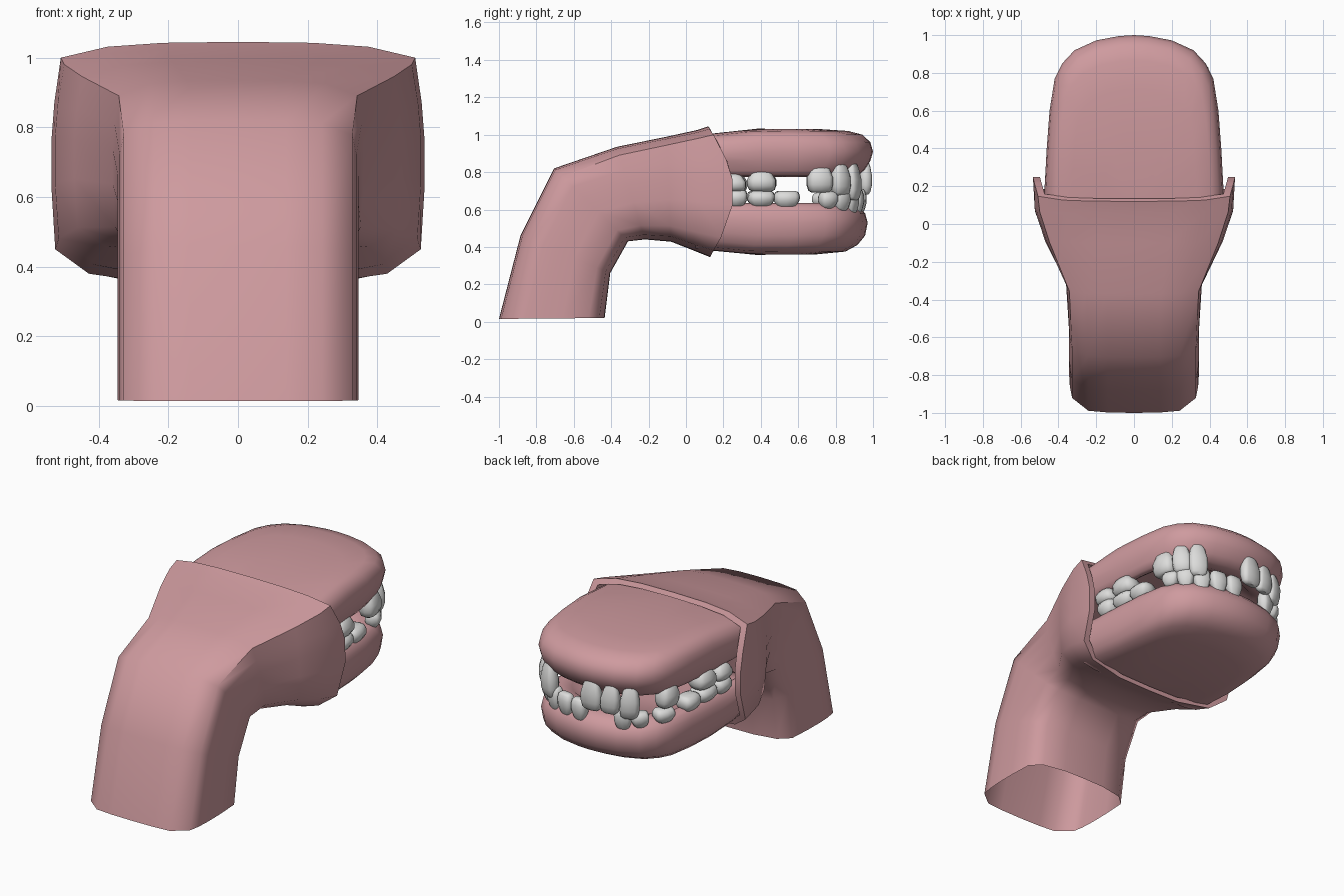
import bpy, bmesh, math, random
from mathutils import Vector, Matrix

random.seed(4)


def material(name, rgb):
    m = bpy.data.materials.new(name)
    m.diffuse_color = (*rgb, 1)
    return m


PINK = material("gum pink", (0.62, 0.325, 0.345))
WHITE = material("tooth white", (0.72, 0.72, 0.71))


def loft(bm, rings, closed, caps=False):
    """Skin a list of point rings."""
    vr = [[bm.verts.new(p) for p in r] for r in rings]
    n = len(vr[0])
    for a, b in zip(vr, vr[1:]):
        for i in range(n if closed else n - 1):
            j = (i + 1) % n
            bm.faces.new((a[i], a[j], b[j], b[i]))
    if caps:
        bm.faces.new(vr[0])
        bm.faces.new(vr[-1])


def finish(bm, name, mat, angle):
    bmesh.ops.remove_doubles(bm, verts=bm.verts, dist=0.0005)
    bmesh.ops.recalc_face_normals(bm, faces=bm.faces)
    me = bpy.data.meshes.new(name)
    bm.to_mesh(me)
    bm.free()
    me.materials.append(mat)
    ob = bpy.data.objects.new(name, me)
    bpy.context.collection.objects.link(ob)
    bpy.ops.object.select_all(action='DESELECT')
    ob.select_set(True)
    bpy.context.view_layer.objects.active = ob
    bpy.ops.object.shade_smooth_by_angle(angle=math.radians(angle))
    return ob


# Throat: bent tube, open at the foot and at the mouth
def tube_ring(outer, inner, hw, corner, bulge=0.0, shrink=1.0):
    half = [(0, 0), (0.4, 0.004), (0.7, 0.02), (0.95, corner), (0.985, 0.25),
            (1, 0.4), (1, 0.6), (0.98, 0.85), (0.8, 0.95), (0.4, 0.995), (0, 1)]
    section = half + [(-u, v) for u, v in reversed(half[1:-1])]
    o, i = Vector((0, *outer)), Vector((0, *inner))
    pts = []
    for u, v in section:
        k = 0.5 + (v - 0.5) * shrink
        p = o.lerp(i, k)
        p.x = u * hw * shrink
        p.y += bulge * math.sin(math.pi * v) * min(1, abs(u) * 1.1)
        pts.append(p)
    return pts


bm = bmesh.new()
loft(bm, [
    tube_ring((-1.0, 0.015), (-0.435, 0.02), 0.345, 0.14),
    tube_ring((-0.885, 0.46), (-0.405, 0.26), 0.345, 0.13),
    tube_ring((-0.705, 0.82), (-0.31, 0.43), 0.345, 0.11),
    tube_ring((-0.37, 0.935), (-0.22, 0.44), 0.36, 0.09),
    tube_ring((-0.1, 0.99), (-0.08, 0.428), 0.47, 0.08, 0.0),
    tube_ring((0.06, 1.025), (0.03, 0.385), 0.525, 0.07, 0.03),
    tube_ring((0.12, 1.045), (0.13, 0.345), 0.535, 0.065, 0.13),
    tube_ring((0.135, 1.045), (0.135, 0.345), 0.535, 0.065, 0.12, 0.93),
    tube_ring((0.0, 1.02), (0.0, 0.38), 0.5, 0.07, 0.08, 0.92),
], True)
finish(bm, "throat", PINK, 55)

# Dental arch in plan, centre front to rear
HALF = [(0, 1.0), (0.08, 0.995), (0.2, 0.972), (0.315, 0.92), (0.38, 0.85),
        (0.42, 0.77), (0.447, 0.6), (0.462, 0.4), (0.473, 0.2), (0.475, 0.05)]
ARCH = [(-x, y) for x, y in reversed(HALF[1:])] + HALF
BACK = 0.05


# Jaws: arch rings swept from the inner roof round the gum edge to the outside
def jaw(name, profile, size, lift):
    bm = bmesh.new()
    rings = []
    for s, z in profile:
        ring = []
        for x, y in ARCH:
            yy = BACK + (y - BACK) * max(s, 0.02) * size
            fall = max(0, 0.38 - yy) / 0.26 * lift if s > 0.985 or z > 0.9 or z < 0.5 else 0
            ring.append((x * s, yy, z + fall))
        rings.append(ring)
    loft(bm, rings, False)
    finish(bm, name, PINK, 60)


jaw("upper_jaw", [(0, 0.9), (0.4, 0.895), (0.7, 0.87), (0.78, 0.80), (0.85, 0.775),
                  (0.91, 0.78), (0.95, 0.81), (0.985, 0.86), (1, 0.91), (0.985, 0.96),
                  (0.94, 1.0), (0.86, 1.02), (0.7, 1.03), (0.35, 1.032), (0, 1.032)],
    1.0, -0.028)
jaw("lower_jaw", [(0, 0.53), (0.4, 0.53), (0.7, 0.55), (0.78, 0.61), (0.85, 0.635),
                  (0.91, 0.63), (0.95, 0.615), (0.985, 0.58), (1, 0.53), (0.985, 0.46),
                  (0.94, 0.41), (0.87, 0.375), (0.7, 0.36), (0.35, 0.357), (0, 0.357)],
    0.97, 0.025)


def arch_point(s, size):
    """Point and outward direction at signed distance s from the front centre."""
    left = abs(s)
    for a, b in zip(HALF, HALF[1:]):
        a, b = Vector(a), Vector(b)
        d = (b - a).length
        if left <= d:
            break
        left -= d
    t = (b - a).normalized()
    p = a + t * left
    n = Vector((-t.y, t.x))
    sg = 1 if s >= 0 else -1
    return Vector((p.x * sg, BACK + (p.y - BACK) * size)), Vector((n.x * sg, n.y))


# Teeth: rounded, tapered blocks
def tooth(bm, s, width, root, tip, depth, size):
    p, n = arch_point(s, size)
    p = p - n * (depth * 0.5 + 0.002)
    side = Vector((-n.y, n.x))
    tilt = random.uniform(-0.07, 0.07)
    rings = []
    for k, w, d in [(0, 0.45, 0.4), (0.15, 0.75, 0.7), (0.45, 1, 1), (0.72, 1, 0.98),
                    (0.92, 0.88, 0.75), (1, 0.62, 0.42)]:
        ring = []
        for i in range(12):
            a = 2 * math.pi * i / 12
            c, q = math.cos(a), math.sin(a)
            u = math.copysign(abs(c) ** 0.65, c) * width * 0.5 * w
            v = math.copysign(abs(q) ** 0.65, q) * depth * 0.5 * d
            h = root + (tip - root) * k
            xy = p + side * (u + tilt * (h - root)) + n * v
            ring.append((xy.x, xy.y, h))
        rings.append(ring)
    loft(bm, rings, True, True)


def tooth_row(name, teeth, size):
    bm = bmesh.new()
    for s, w, root, tip, d in teeth:
        tooth(bm, s, w, root, tip, d, size)
    finish(bm, name, WHITE, 50)


# position along arch, width, root height, tip height, depth
tooth_row("upper_teeth", [
    (0.31, 0.11, 0.85, 0.65, 0.08), (0.42, 0.11, 0.85, 0.675, 0.09),
    (0.56, 0.14, 0.84, 0.69, 0.11), (0.88, 0.155, 0.81, 0.695, 0.13),
    (1.03, 0.13, 0.79, 0.695, 0.12),
    (-0.05, 0.125, 0.86, 0.68, 0.07), (-0.175, 0.11, 0.85, 0.68, 0.07),
    (-0.29, 0.11, 0.85, 0.66, 0.08), (-0.57, 0.13, 0.83, 0.69, 0.11),
    (-0.87, 0.15, 0.81, 0.695, 0.13), (-1.02, 0.13, 0.79, 0.695, 0.12)], 1.0)
tooth_row("lower_teeth", [
    (0.05, 0.095, 0.58, 0.71, 0.07), (0.155, 0.1, 0.58, 0.71, 0.07),
    (0.265, 0.1, 0.57, 0.715, 0.075), (0.375, 0.1, 0.59, 0.71, 0.085),
    (0.48, 0.1, 0.605, 0.695, 0.09), (0.73, 0.14, 0.605, 0.7, 0.12),
    (0.87, 0.145, 0.61, 0.7, 0.13), (1.01, 0.12, 0.61, 0.705, 0.12),
    (-0.235, 0.1, 0.58, 0.71, 0.075), (-0.345, 0.1, 0.6, 0.69, 0.085),
    (-0.5, 0.12, 0.605, 0.69, 0.1), (-0.73, 0.13, 0.605, 0.7, 0.12),
    (-0.87, 0.145, 0.61, 0.7, 0.13), (-1.01, 0.12, 0.61, 0.705, 0.12)], 0.97)
